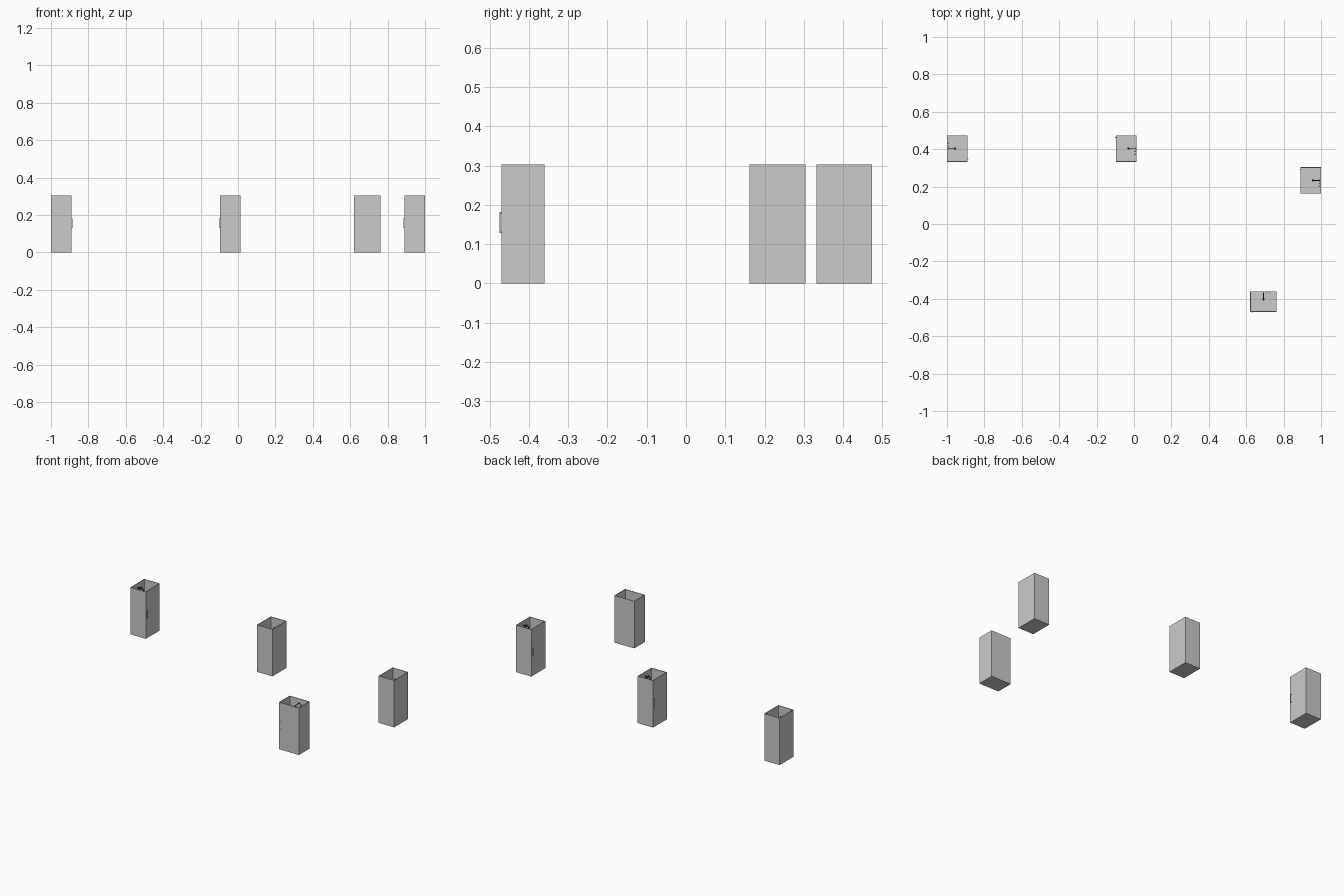
import bpy, bmesh
from math import radians, cos, sin, pi
from mathutils import Matrix, Vector

if "Cube" in bpy.data.objects:
    bpy.data.objects.remove(bpy.data.objects["Cube"])

W, D, H = 0.142, 0.110, 0.303   # cubicle width, depth, height
T = 0.005                       # wall thickness
BACK = D / 2 - T                # inner face of the back wall


def finish(bm, name, smooth=False):
    bmesh.ops.recalc_face_normals(bm, faces=bm.faces)
    me = bpy.data.meshes.new(name)
    bm.to_mesh(me)
    bm.free()
    for p in me.polygons:
        p.use_smooth = smooth and len(p.vertices) == 4
    return me


def box(bm, size, loc):
    m = Matrix.Translation(loc) @ Matrix.Diagonal((*size, 1))
    bmesh.ops.create_cube(bm, size=1, matrix=m)


def rod(bm, a, b, r1, r2=None):
    a, b = Vector(a), Vector(b)
    rot = (b - a).to_track_quat('Z', 'Y').to_matrix().to_4x4()
    bmesh.ops.create_cone(bm, cap_ends=True, segments=12, radius1=r1,
                          radius2=r1 if r2 is None else r2, depth=(b - a).length,
                          matrix=Matrix.Translation((a + b) / 2) @ rot)


# open-topped cubicle: inset the top face and push it down to the floor
def cubicle_mesh():
    bm = bmesh.new()
    box(bm, (W, D, H), (0, 0, H / 2))
    bm.faces.ensure_lookup_table()
    top = max(bm.faces, key=lambda f: f.calc_center_median().z)
    bmesh.ops.inset_region(bm, faces=[top], thickness=T)
    new = bmesh.ops.extrude_discrete_faces(bm, faces=[top])['faces']
    bmesh.ops.translate(bm, verts=new[0].verts, vec=(0, 0, T - H))
    return finish(bm, "cubicle")


# door pull: upright bar on two standoffs
def handle_mesh():
    bm = bmesh.new()
    x, y = -W / 2 + 0.011, -D / 2
    box(bm, (0.004, 0.002, 0.053), (x, y - 0.004, 0.1555))
    for z in (0.131, 0.180):
        box(bm, (0.004, 0.004, 0.004), (x, y - 0.0015, z))
    return finish(bm, "handle")


# shower arm with a drooping head
def shower_mesh():
    bm = bmesh.new()
    rod(bm, (0, BACK, 0.275), (0, BACK - 0.002, 0.275), 0.005)
    rod(bm, (0, BACK, 0.275), (0, BACK - 0.036, 0.275), 0.0018)
    rod(bm, (0, BACK - 0.036, 0.277), (0, BACK - 0.038, 0.266), 0.002, 0.006)
    return finish(bm, "shower", True)


# clothes hooks on the back wall beside the shower
def hooks_mesh():
    bm = bmesh.new()
    for x in (0.014, 0.030):
        box(bm, (0.006, 0.002, 0.012), (x, BACK - 0.001, 0.264))
        rod(bm, (x, BACK, 0.262), (x, BACK - 0.006, 0.262), 0.0013)
        rod(bm, (x, BACK - 0.006, 0.261), (x, BACK - 0.007, 0.267), 0.0013)
    return finish(bm, "hooks", True)


parts = {"cubicle": cubicle_mesh(), "door_handle": handle_mesh(),
         "shower_head": shower_mesh(), "wall_hooks": hooks_mesh()}

dark = bpy.data.materials.new("dark_metal")
dark.diffuse_color = (0.03, 0.03, 0.03, 1)
dark.use_nodes = True
dark.node_tree.nodes["Principled BSDF"].inputs["Base Color"].default_value = dark.diffuse_color
for n in ("shower_head", "wall_hooks"):
    parts[n].materials.append(dark)

# four cubicles: centre x, centre y, turn
places = [(-0.945, 0.403, 90), (-0.042, 0.403, -90),
          (0.945, 0.233, -90), (0.692, -0.415, 0)]
for i, (x, y, turn) in enumerate(places, 1):
    for name, me in parts.items():
        ob = bpy.data.objects.new(f"{name}_{i}", me)
        ob.location = (x, y, 0)
        ob.rotation_euler.z = radians(turn)
        bpy.context.collection.objects.link(ob)
